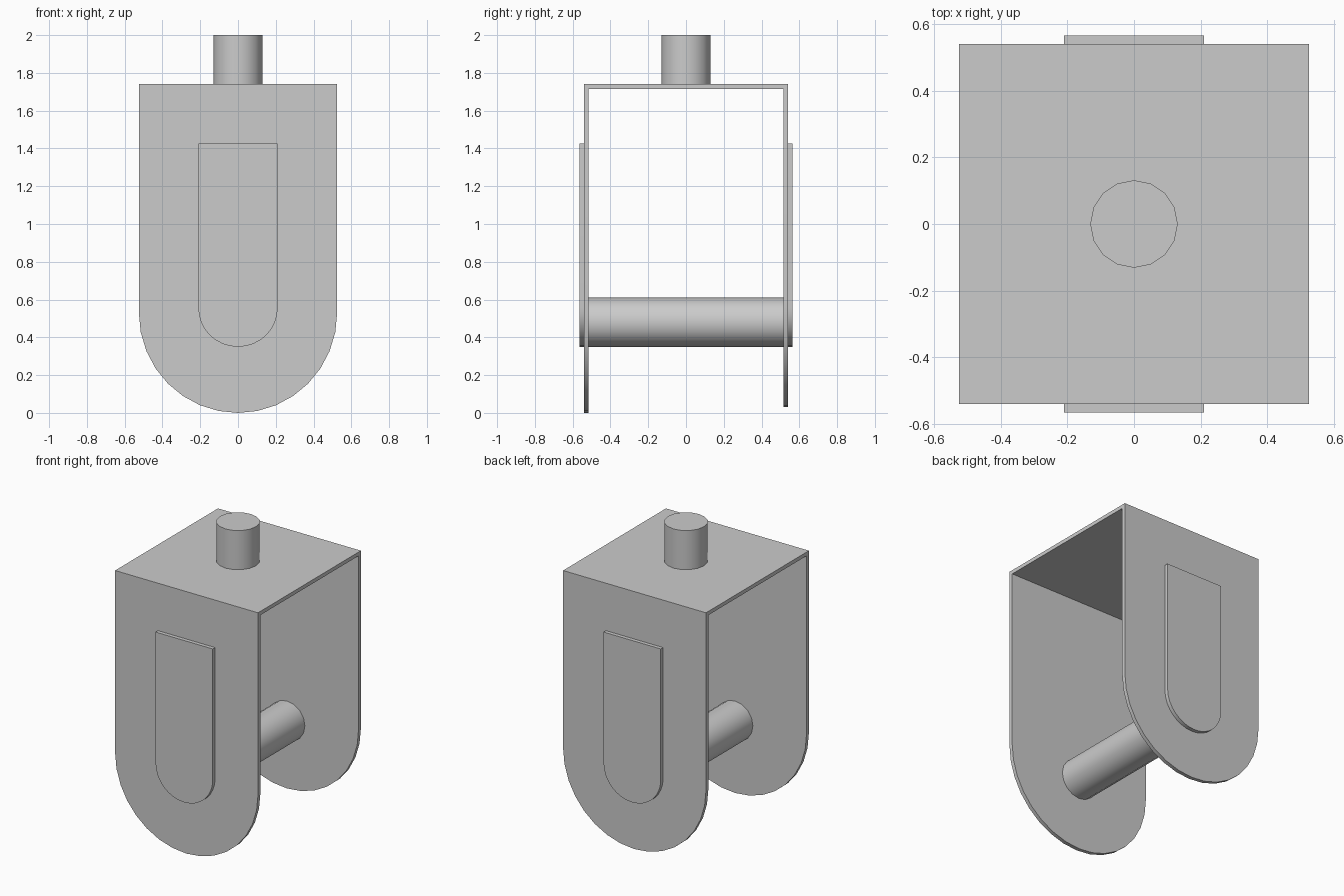
import bpy, bmesh, math

cube = bpy.data.objects.get("Cube")
if cube:
    bpy.data.objects.remove(cube, do_unlink=True)

GREY = (0.6, 0.6, 0.6, 1.0)
grey = bpy.data.materials.new("plain grey")
grey.use_nodes = True
grey.diffuse_color = GREY
grey.node_tree.nodes["Principled BSDF"].inputs["Base Color"].default_value = GREY


def finish(obj, name):
    obj.name = name
    obj.data.materials.append(grey)
    bpy.ops.object.select_all(action="DESELECT")
    obj.select_set(True)
    bpy.context.view_layer.objects.active = obj
    bpy.ops.object.shade_smooth_by_angle(angle=math.radians(35))


def tongue(name, half_width, bottom, arc_z, top, y0, y1, steps=16):
    """Upright plate with a square top and a rounded lower end."""
    bm = bmesh.new()
    outline = [(half_width, top), (-half_width, top)]
    for i in range(steps + 1):
        a = math.pi * (1 + i / steps)
        outline.append((half_width * math.cos(a), arc_z + (arc_z - bottom) * math.sin(a)))
    face = bm.faces.new([bm.verts.new((x, y0, z)) for x, z in outline])
    new = bmesh.ops.extrude_face_region(bm, geom=[face])["geom"]
    bmesh.ops.translate(bm, vec=(0, y1 - y0, 0),
                        verts=[v for v in new if isinstance(v, bmesh.types.BMVert)])
    bmesh.ops.recalc_face_normals(bm, faces=bm.faces)
    mesh = bpy.data.meshes.new(name)
    bm.to_mesh(mesh)
    bm.free()
    obj = bpy.data.objects.new(name, mesh)
    bpy.context.collection.objects.link(obj)
    finish(obj, name)


def rod(name, radius, length, location, tilt=0):
    bpy.ops.mesh.primitive_cylinder_add(vertices=16, radius=radius, depth=length,
                                        location=location, rotation=(tilt, 0, 0))
    finish(bpy.context.object, name)


# Fork arms with raised pads on their outer faces
for side, sign, bottom in (("front", -1, 0.0), ("back", 1, 0.03)):
    tongue(side + "_arm", 0.525, bottom, bottom + 0.53, 1.74, sign * 0.515, sign * 0.54)
    tongue(side + "_pad", 0.21, 0.35, 0.555, 1.425, sign * 0.54, sign * 0.565)

# Bridge joining the arms
bpy.ops.mesh.primitive_cube_add(size=1, location=(0, 0, 1.7275))
bpy.context.object.dimensions = (1.05, 1.03, 0.025)
bpy.ops.object.transform_apply(location=False, rotation=False, scale=True)
finish(bpy.context.object, "top_bridge")

# Mounting stem and wheel axle
rod("mounting_stem", 0.131, 0.26, (0, 0, 1.87))
rod("axle", 0.131, 1.03, (0, 0, 0.48), math.pi / 2)
